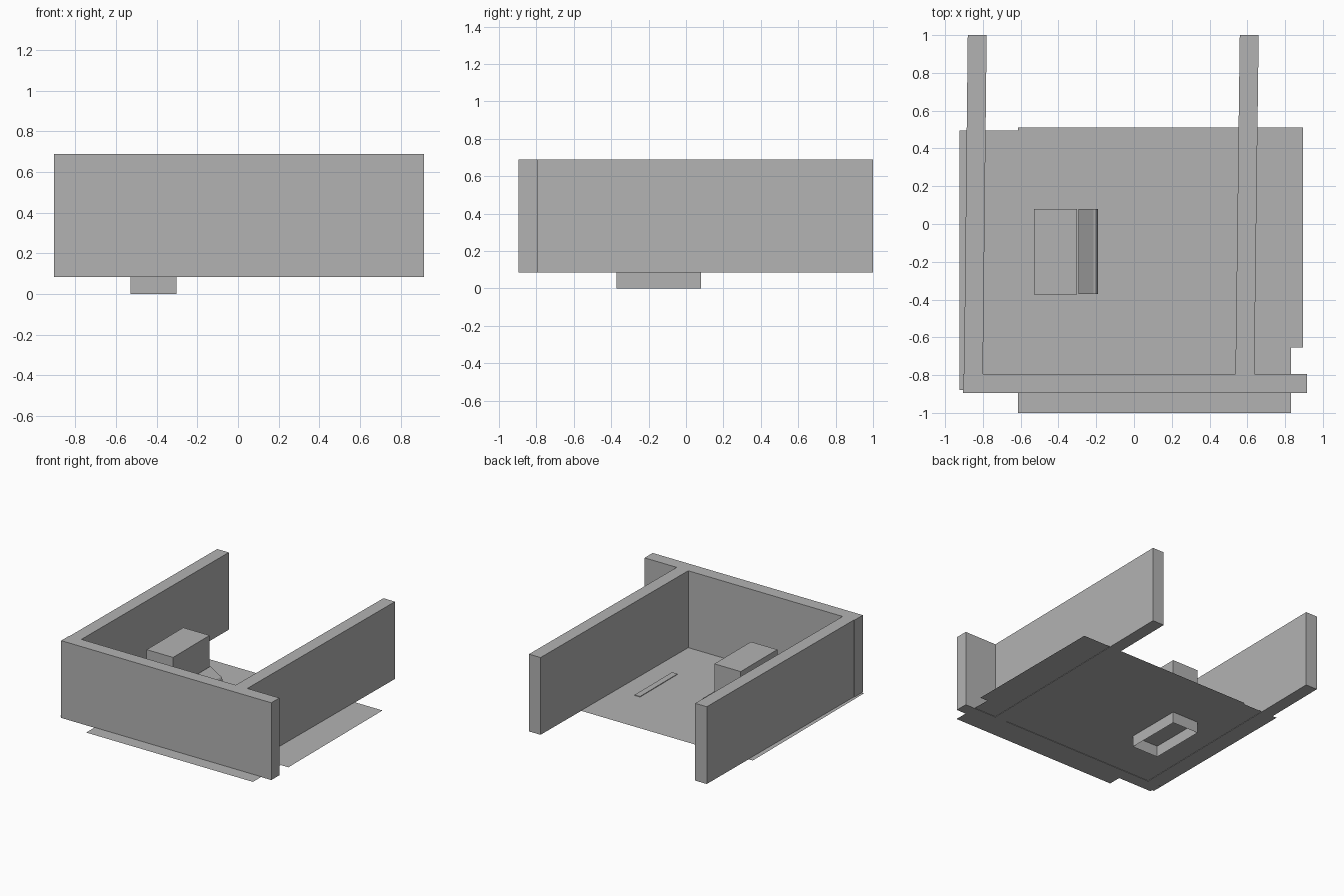
import bpy, bmesh, math
from mathutils import Vector

cube = bpy.data.objects.get("Cube")
if cube:
    bpy.data.objects.remove(cube, do_unlink=True)

# One plain grey for the whole model
grey = bpy.data.materials.new("plain_grey")
grey.use_nodes = True
COL = (0.45, 0.45, 0.45, 1)
grey.diffuse_color = COL
grey.node_tree.nodes["Principled BSDF"].inputs["Base Color"].default_value = COL


def finish(name, bm):
    mesh = bpy.data.meshes.new(name)
    bm.to_mesh(mesh)
    bm.free()
    mesh.materials.append(grey)
    obj = bpy.data.objects.new(name, mesh)
    bpy.context.collection.objects.link(obj)
    return obj


def prism(name, points, sweep, open_start=False):
    """Extrude a closed outline of 3D points along sweep; a zero sweep gives a flat sheet."""
    bm = bmesh.new()
    base = bm.faces.new([bm.verts.new(p) for p in points])
    if Vector(sweep).length > 0:
        ext = bmesh.ops.extrude_face_region(bm, geom=[base], use_keep_orig=True)
        moved = [v for v in ext["geom"] if isinstance(v, bmesh.types.BMVert)]
        bmesh.ops.translate(bm, verts=moved, vec=sweep)
        if open_start:
            bmesh.ops.delete(bm, geom=[base], context="FACES_ONLY")
        bmesh.ops.recalc_face_normals(bm, faces=bm.faces)
    return finish(name, bm)


def rect(x0, x1, y0, y1, z):
    return [(x0, y0, z), (x1, y0, z), (x1, y1, z), (x0, y1, z)]


# Walls: a straight front and two slightly skewed sides
WALL_Z, WALL_H = 0.085, 0.605
prism("front_wall", rect(-0.905, 0.915, -0.895, -0.795, WALL_Z), (0, 0, WALL_H))
for name, near, far in (("right_wall", -0.90, -0.88), ("left_wall", 0.537, 0.56)):
    outline = [(near, -0.795, WALL_Z), (near + 0.1, -0.795, WALL_Z),
               (far + 0.1, 1.0, WALL_Z), (far, 1.0, WALL_Z)]
    prism(name, outline, (0, 0, WALL_H))

# Thin floor sheet with stepped edges
floor = [(-0.615, -1), (0.83, -1), (0.83, -0.655), (0.895, -0.655), (0.895, 0.51),
         (-0.615, 0.51), (-0.615, 0.495), (-0.925, 0.495), (-0.925, -0.88), (-0.615, -0.88)]
prism("floor", [(x, y, 0.088) for x, y in floor], (0, 0, 0))

# Tall cabinet passing through the floor, open underneath
prism("cabinet", rect(-0.53, -0.302, -0.372, 0.08, 0), (0, 0, 0.52), open_start=True)

# Low unit beside the cabinet, sloping top and rounded nose
profile = [(-0.295, 0.092), (-0.295, 0.28), (-0.215, 0.23)]
for i in range(1, 6):
    a = math.radians(90 - 18 * i)
    profile.append((-0.215 + 0.025 * math.cos(a), 0.19 + 0.04 * math.sin(a)))
profile.append((-0.19, 0.092))
prism("low_unit", [(x, -0.37, z) for x, z in profile], (0, 0.45, 0))

# Flat strip lying on the floor
prism("floor_strip", rect(0.34, 0.387, -0.38, 0.083, 0.089), (0, 0, 0.005))
